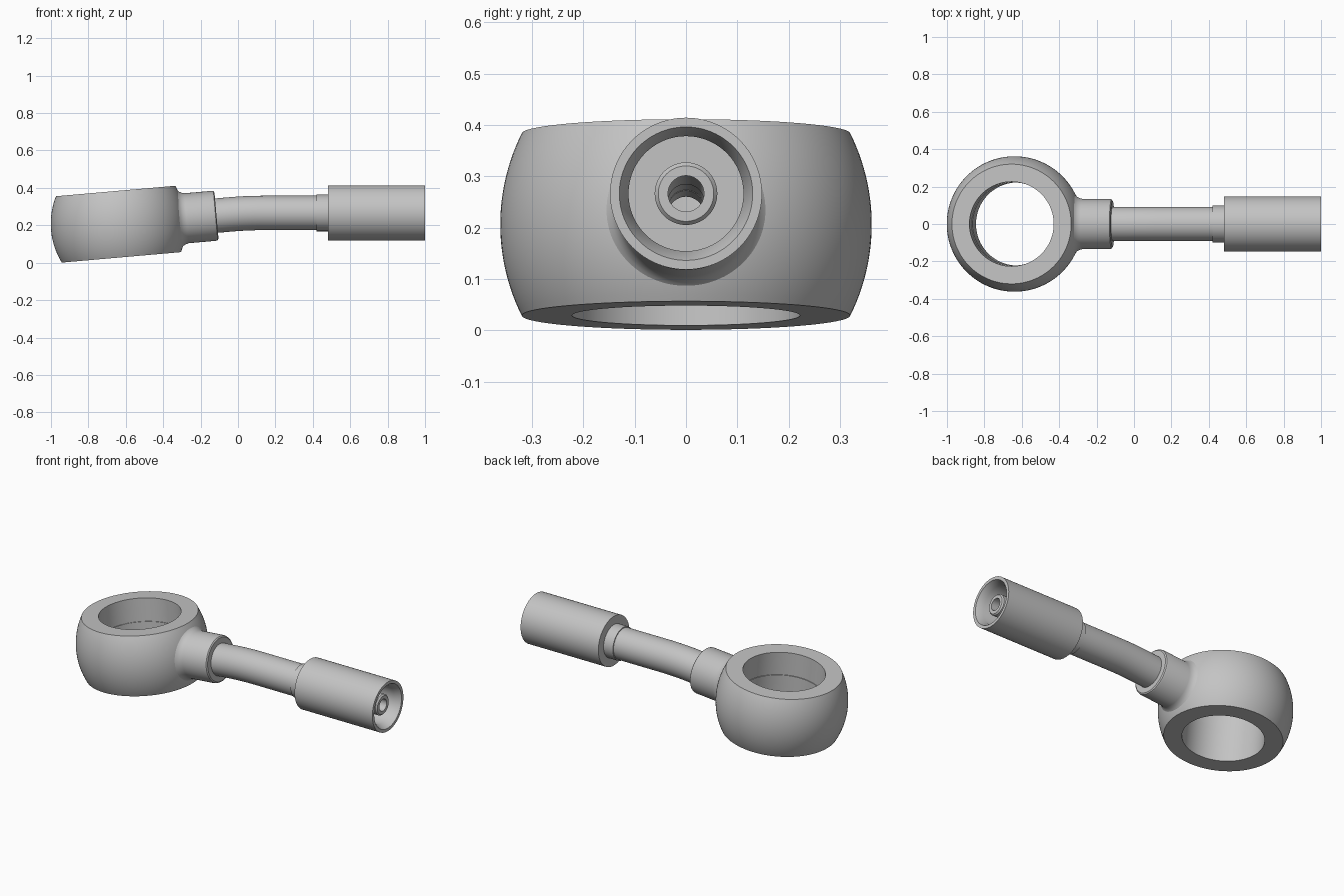
import bpy, bmesh, math
from mathutils import Vector, Matrix

cube = bpy.data.objects.get("Cube")
if cube:
    bpy.data.objects.remove(cube, do_unlink=True)

TILT = math.radians(5)
CENTRE = Vector((-0.639, 0, 0.206))
BEND_START, BEND_LEN = 0.6, 0.18

steel = bpy.data.materials.new("grey steel")
steel.use_nodes = True
steel.diffuse_color = (0.55, 0.55, 0.55, 1)
steel.node_tree.nodes["Principled BSDF"].inputs["Base Color"].default_value = (0.55, 0.55, 0.55, 1)


def hose_frame(s):
    """Point and two cross directions at distance s along the bent hose axis."""
    t = min(max(s - BEND_START, 0), BEND_LEN)
    angle = TILT * (1 - t / BEND_LEN)
    mid = (TILT + angle) / 2
    along = lambda a: Vector((math.cos(a), 0, math.sin(a)))
    p = CENTRE + along(TILT) * min(s, BEND_START) + along(mid) * t
    p += along(0) * max(s - BEND_START - BEND_LEN, 0)
    return p, Vector((0, 1, 0)), Vector((-math.sin(angle), 0, math.cos(angle)))


def eye_frame(s):
    """Same for the tilted axis of the eye."""
    up = Vector((-math.sin(TILT), 0, math.cos(TILT)))
    return CENTRE + up * s, Vector((0, 1, 0)), Vector((math.cos(TILT), 0, math.sin(TILT)))


def turn(name, profile, frame, sides=96, step=9.0):
    """Sweep a closed (distance, radius) profile round an axis."""
    pts = []
    for (s0, r0), (s1, r1) in zip(profile, profile[1:] + profile[:1]):
        n = max(1, math.ceil(abs(s1 - s0) / step))
        pts += [(s0 + (s1 - s0) * i / n, r0 + (r1 - r0) * i / n) for i in range(n)]
    bm = bmesh.new()
    rings = []
    for s, r in pts:
        p, u, v = frame(s)
        angles = [math.tau * k / sides for k in range(sides)]
        rings.append([bm.verts.new(p + u * r * math.cos(a) + v * r * math.sin(a)) for a in angles])
    for a, b in zip(rings, rings[1:] + rings[:1]):
        for k in range(sides):
            j = (k + 1) % sides
            bm.faces.new((a[k], a[j], b[j], b[k]))
    bmesh.ops.recalc_face_normals(bm, faces=bm.faces)
    mesh = bpy.data.meshes.new(name)
    bm.to_mesh(mesh)
    bm.free()
    ob = bpy.data.objects.new(name, mesh)
    bpy.context.collection.objects.link(ob)
    mesh.materials.append(steel)
    return ob


def smooth(ob):
    bpy.ops.object.select_all(action='DESELECT')
    ob.select_set(True)
    bpy.context.view_layer.objects.active = ob
    bpy.ops.object.shade_smooth_by_angle(angle=math.radians(25))


# Eye: barrel-shaped ring with a slightly stepped bore
HALF, BULGE = 0.178, 0.042
R = (HALF ** 2 + BULGE ** 2) / (2 * BULGE)
span = math.asin(HALF / R)
barrel = []
for i in range(25):
    a = span * (i / 12 - 1)
    barrel.append((R * math.sin(a), 0.362 - R + R * math.cos(a)))
eye = turn("eye_ring", barrel + [(HALF, 0.226), (0.04, 0.226), (0.04, 0.222), (-HALF, 0.222)], eye_frame, 128)

# Fluid passage drilled through the eye wall into the neck
bpy.ops.mesh.primitive_cylinder_add(vertices=48, radius=0.035, depth=0.3)
drill = bpy.context.object
drill.name = "drill_cutter"
drill.matrix_world = Matrix.Translation(hose_frame(0.3)[0]) @ Matrix.Rotation(math.pi / 2 - TILT, 4, 'Y')
drill.hide_render = True
cut = eye.modifiers.new("passage", 'BOOLEAN')
cut.object = drill
cut.solver = 'EXACT'
bpy.context.view_layer.objects.active = eye
bpy.ops.object.modifier_apply(modifier=cut.name)
bpy.data.objects.remove(drill, do_unlink=True)
smooth(eye)

# Neck collar with a small fillet at the eye and a rounded end
smooth(turn("neck_collar", [
    (0.27, 0.155), (0.327, 0.155), (0.336, 0.146), (0.348, 0.139), (0.365, 0.134),
    (0.512, 0.134), (0.521, 0.131), (0.526, 0.124), (0.526, 0.036), (0.27, 0.036)], hose_frame))

# Bent hollow tube with a slightly wider sleeve, running on as the inner nipple
smooth(turn("bent_tube", [
    (0.5, 0.092), (1.06, 0.092), (1.06, 0.098), (1.14, 0.098), (1.14, 0.061),
    (1.6, 0.061), (1.608, 0.054), (1.608, 0.035), (0.5, 0.035)], hose_frame, step=0.02))

# Crimp ferrule, open at the end with a flared mouth
smooth(turn("crimp_ferrule", [
    (1.122, 0.097), (1.122, 0.148), (1.64, 0.148), (1.64, 0.13), (1.6, 0.112),
    (1.22, 0.112), (1.22, 0.06), (1.13, 0.06)], hose_frame))
